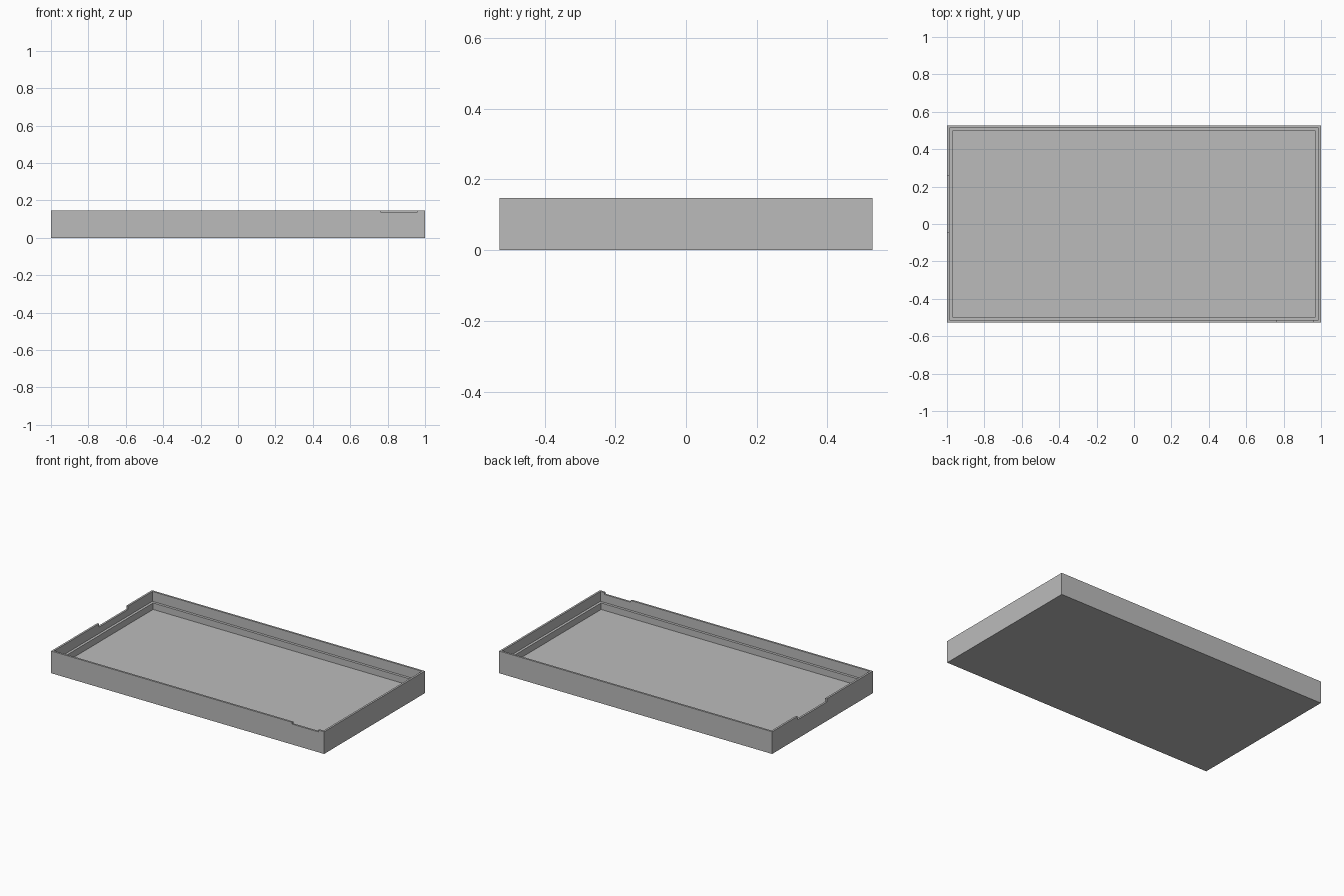
import bpy
import bmesh

cube = bpy.data.objects.get("Cube")
if cube:
    bpy.data.objects.remove(cube, do_unlink=True)

HX, HY, H = 1.0, 0.527, 0.147
RIM, LEDGE = 0.013, 0.03          # insets of the thin rim and the inner ledge
LEDGE_Z, FLOOR_Z = 0.082, 0.039

grey = bpy.data.materials.new("plain grey")
grey.use_nodes = True
grey.diffuse_color = (0.5, 0.5, 0.5, 1)
grey.node_tree.nodes["Principled BSDF"].inputs["Base Color"].default_value = (0.5, 0.5, 0.5, 1)


def add_object(name, bm):
    bmesh.ops.recalc_face_normals(bm, faces=bm.faces)
    mesh = bpy.data.meshes.new(name)
    bm.to_mesh(mesh)
    bm.free()
    mesh.materials.append(grey)
    obj = bpy.data.objects.new(name, mesh)
    bpy.context.collection.objects.link(obj)
    return obj


def stepped_tray(name, profile):
    """Rectangular rings following an (inset, height) profile, capped at both ends."""
    bm = bmesh.new()
    rings = []
    for inset, z in profile:
        x, y = HX - inset, HY - inset
        rings.append([bm.verts.new((sx * x, sy * y, z))
                      for sx, sy in ((-1, -1), (1, -1), (1, 1), (-1, 1))])
    for low, high in zip(rings, rings[1:]):
        for i in range(4):
            j = (i + 1) % 4
            bm.faces.new((low[i], low[j], high[j], high[i]))
    bm.faces.new(rings[0])
    bm.faces.new(rings[-1])
    return add_object(name, bm)


def box(name, low, high):
    bm = bmesh.new()
    bmesh.ops.create_cube(bm, size=1)
    for v in bm.verts:
        v.co = [a + (c + 0.5) * (b - a) for c, a, b in zip(v.co, low, high)]
    return add_object(name, bm)


# Tray: outer wall, thin rim, inner ledge and floor
tray = stepped_tray("tray", [(0, 0), (0, H), (RIM, H), (RIM, LEDGE_Z),
                             (LEDGE, LEDGE_Z), (LEDGE, FLOOR_Z)])

# Shallow notches in the rim of the front wall and one end wall
cutters = [
    box("front_notch_cutter", (0.765, -HY - 0.02, H - 0.012), (0.957, -HY + 0.02, H + 0.02)),
    box("end_notch_cutter", (-HX - 0.02, -0.045, H - 0.022), (-HX + 0.02, 0.26, H + 0.02)),
]
bpy.context.view_layer.objects.active = tray
for cutter in cutters:
    cutter.hide_render = True
    mod = tray.modifiers.new(cutter.name, "BOOLEAN")
    mod.operation = "DIFFERENCE"
    mod.solver = "EXACT"
    mod.object = cutter
    bpy.ops.object.modifier_apply(modifier=mod.name)
    bpy.data.objects.remove(cutter, do_unlink=True)
